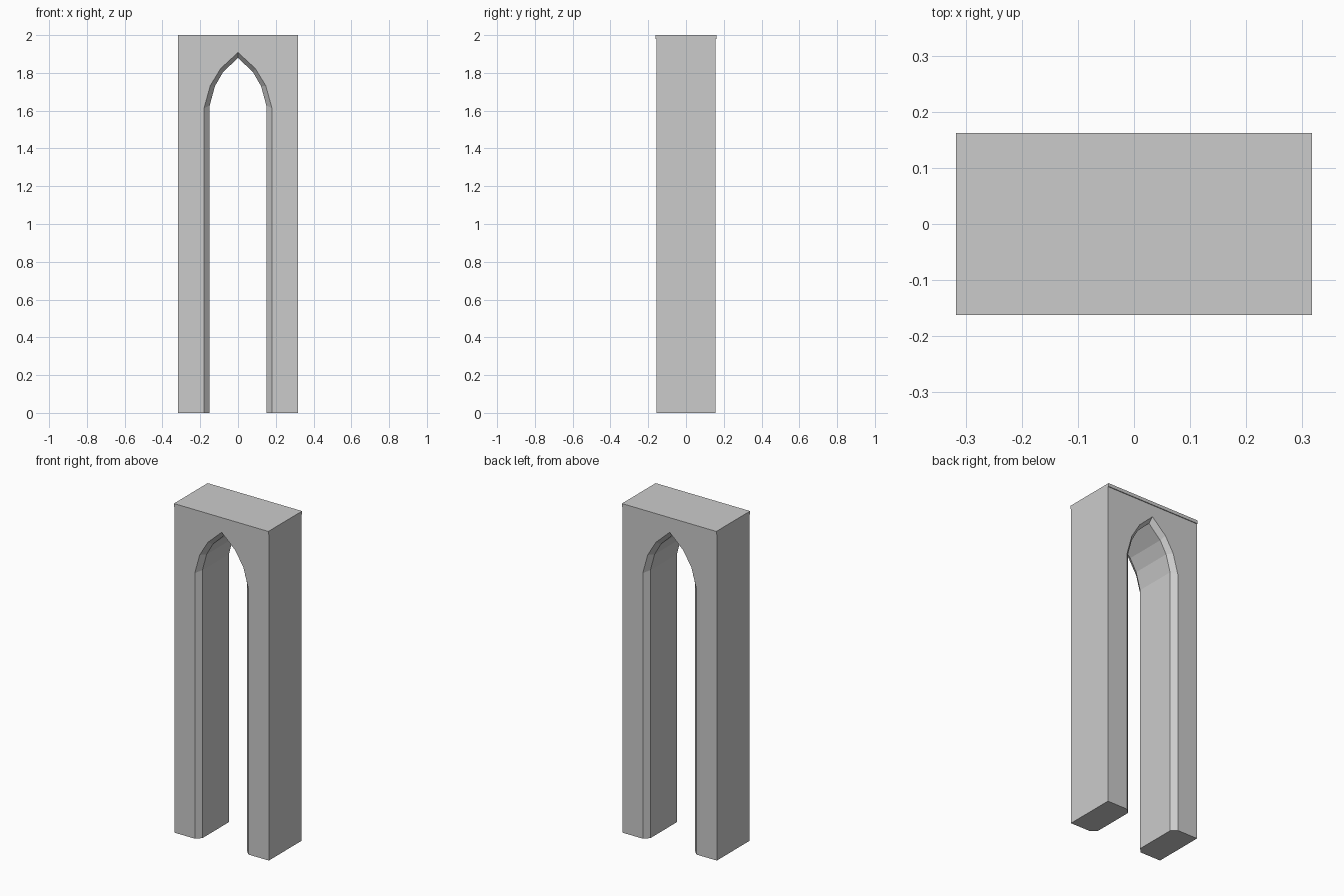
import bpy, bmesh

if "Cube" in bpy.data.objects:
    bpy.data.objects.remove(bpy.data.objects["Cube"])

HALF_W, HALF_D, LIP_D, LIP_Z = 0.317, 0.157, 0.162, 1.98
CHAMFER = 0.03


def loft(name, sections):
    """Skin a list of matching closed loops and cap both ends."""
    bm = bmesh.new()
    rings = [[bm.verts.new(p) for p in s] for s in sections]
    for a, b in zip(rings, rings[1:]):
        for i in range(len(a)):
            j = (i + 1) % len(a)
            bm.faces.new((a[i], a[j], b[j], b[i]))
    bm.faces.new(rings[0])
    bm.faces.new(rings[-1])
    bmesh.ops.recalc_face_normals(bm, faces=bm.faces)
    mesh = bpy.data.meshes.new(name)
    bm.to_mesh(mesh)
    bm.free()
    obj = bpy.data.objects.new(name, mesh)
    bpy.context.collection.objects.link(obj)
    return obj


def arch(half, y):
    """Pointed arch outline from the left or right half, mirrored in x."""
    right = [(x, y, z) for x, z in half]
    left = [(-x, y, z) for x, z in reversed(half[:-1])]
    return right + left


# Wall block with a thin overhanging lip along the top front and back
side = [(HALF_D, 0), (HALF_D, LIP_Z), (LIP_D, LIP_Z), (LIP_D, 2)]
side += [(-y, z) for y, z in reversed(side)]
wall = loft("arch_wall", [[(x, y, z) for y, z in side] for x in (-HALF_W, HALF_W)])

# Opening cutter: narrow in the middle, flaring to a chamfer at each face
outer = [(0.18, -0.1), (0.18, 1.613), (0.147, 1.732), (0.092, 1.823), (0, 1.908)]
inner = [(0.15, -0.1), (0.15, 1.627), (0.122, 1.73), (0.08, 1.803), (0, 1.88)]
stations = [(outer, -0.25), (outer, -HALF_D), (inner, -HALF_D + CHAMFER),
            (inner, HALF_D - CHAMFER), (outer, HALF_D), (outer, 0.25)]
cutter = loft("opening_cutter", [arch(h, y) for h, y in stations])
cutter.hide_render = True

# Cut the opening through the wall
cut = wall.modifiers.new("opening", 'BOOLEAN')
cut.operation = 'DIFFERENCE'
cut.solver = 'EXACT'
cut.object = cutter
bpy.context.view_layer.objects.active = wall
wall.select_set(True)
bpy.ops.object.modifier_apply(modifier=cut.name)
bpy.data.objects.remove(cutter)
